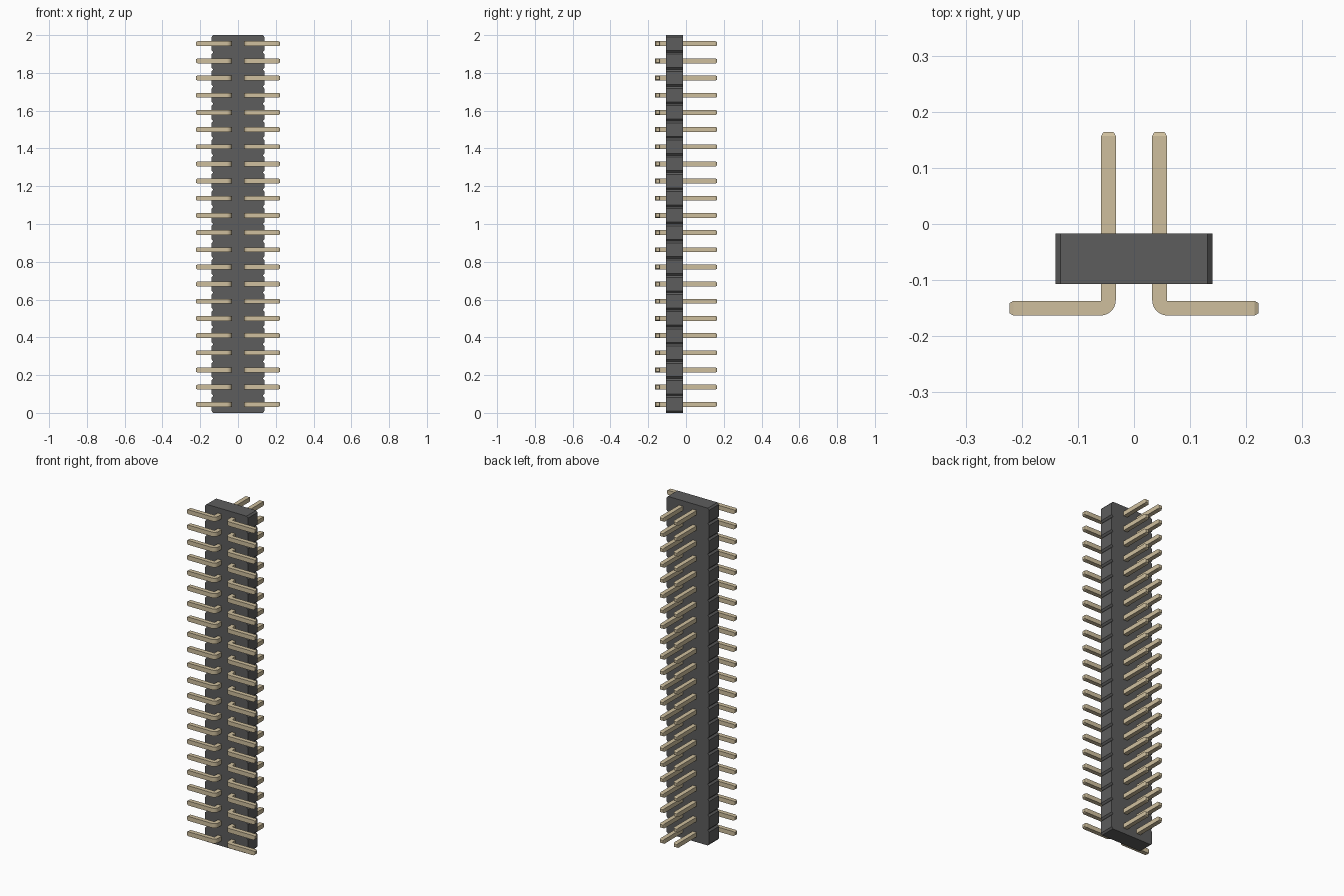
import bpy, bmesh, math

if "Cube" in bpy.data.objects:
    bpy.data.objects.remove(bpy.data.objects["Cube"])

ROWS = 22
PITCH = 2 / ROWS


def material(name, rgb):
    m = bpy.data.materials.new(name)
    m.diffuse_color = (*rgb, 1)
    m.use_nodes = True
    m.node_tree.nodes["Principled BSDF"].inputs["Base Color"].default_value = m.diffuse_color
    return m


def make_object(name, bm, mat):
    bmesh.ops.recalc_face_normals(bm, faces=bm.faces)
    me = bpy.data.meshes.new(name)
    bm.to_mesh(me)
    bm.free()
    ob = bpy.data.objects.new(name, me)
    bpy.context.collection.objects.link(ob)
    me.materials.append(mat)
    return ob


plastic = material("dark_plastic", (0.11, 0.11, 0.11))
metal = material("pale_gold", (0.62, 0.52, 0.34))

# Housing: notched outline in x-z, extruded along y
W, NOTCH_X, NOTCH_Z = 0.14, 0.009, 0.01
right = []
for i in range(ROWS):
    z0, z1 = i * PITCH, (i + 1) * PITCH
    right += [(W - NOTCH_X, z0), (W, z0 + NOTCH_Z), (W, z1 - NOTCH_Z)]
right.append((W - NOTCH_X, 2.0))
outline = right + [(-x, z) for x, z in reversed(right)]
bm = bmesh.new()
face = bm.faces.new([bm.verts.new((x, -0.107, z)) for x, z in outline])
ext = bmesh.ops.extrude_face_region(bm, geom=[face])
bmesh.ops.translate(bm, vec=(0, 0.09, 0),
                    verts=[v for v in ext["geom"] if isinstance(v, bmesh.types.BMVert)])
make_object("housing", bm, plastic)

# Pin: square section swept from the upright tip, round the bend, to the foot tip
H, TIP, R = 0.013, 0.009, 0.001
PX, TOP, FOOT_X, BOTTOM = PITCH / 2, 0.164, 0.222, -0.163
px, py = PX + H + R, BOTTOM + 2 * H + R      # bend pivot
fy = BOTTOM + H
# each station: inner point, outer point, half thickness in z
stations = [((PX + TIP, TOP), (PX - TIP, TOP), TIP),
            ((PX + H, TOP - 0.007), (PX - H, TOP - 0.007), H)]
for k in range(9):
    a = math.pi + k / 8 * math.pi / 2
    c, s = math.cos(a), math.sin(a)
    stations.append(((px + R * c, py + R * s),
                     (px + (R + 2 * H) * c, py + (R + 2 * H) * s), H))
stations += [((FOOT_X - 0.007, fy + H), (FOOT_X - 0.007, fy - H), H),
             ((FOOT_X, fy + TIP), (FOOT_X, fy - TIP), TIP)]
bm = bmesh.new()
zc = PITCH / 2
rings = [[bm.verts.new((p[0], p[1], zc + dz)) for p, dz in
          ((a, -h), (b, -h), (b, h), (a, h))] for a, b, h in stations]
for r0, r1 in zip(rings, rings[1:]):
    for j in range(4):
        n = (j + 1) % 4
        bm.faces.new((r0[j], r0[n], r1[n], r1[j]))
bm.faces.new(rings[0])
bm.faces.new(rings[-1])
pins = make_object("pins", bm, metal)

# Smooth only the bend, then repeat along the strip and mirror
bpy.context.view_layer.objects.active = pins
pins.select_set(True)
bpy.ops.object.shade_smooth_by_angle(angle=math.radians(20))
arr = pins.modifiers.new("rows", 'ARRAY')
arr.count = ROWS
arr.use_relative_offset = False
arr.use_constant_offset = True
arr.constant_offset_displace = (0, 0, PITCH)
pins.modifiers.new("both_sides", 'MIRROR').use_mirror_merge = False
